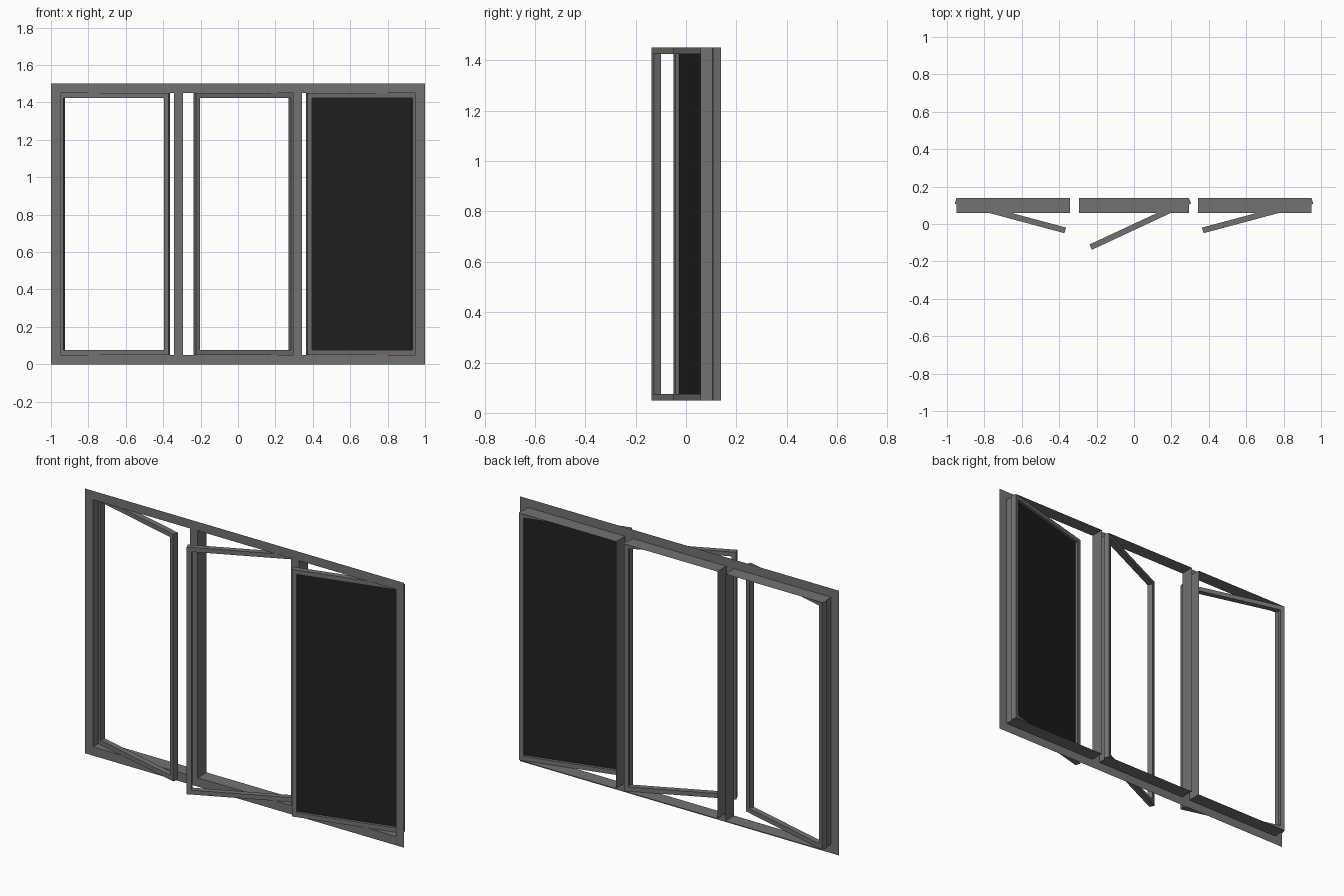
import bpy, bmesh, math
from mathutils import Matrix

if "Cube" in bpy.data.objects:
    bpy.data.objects.remove(bpy.data.objects["Cube"])

def material(name, rgb):
    m = bpy.data.materials.new(name)
    m.diffuse_color = (*rgb, 1)
    m.use_nodes = True
    m.node_tree.nodes["Principled BSDF"].inputs["Base Color"].default_value = m.diffuse_color
    return m

GREY = material("warm grey frame", (0.175, 0.17, 0.165))
DARK = material("dark pane", (0.015, 0.015, 0.015))

FRONT, BACK = 0.058, 0.138          # depth of the fixed frame
Z0, Z1 = 0.05, 1.45                 # opening height
OPENINGS = [(-0.95, -0.343), (-0.293, 0.293), (0.343, 0.95)]
THICK, RAIL = 0.031, 0.025          # sash section

def finish(name, bm, mat):
    me = bpy.data.meshes.new(name)
    bm.to_mesh(me)
    bm.free()
    me.materials.append(mat)
    ob = bpy.data.objects.new(name, me)
    bpy.context.collection.objects.link(ob)
    return ob

# Fixed frame: flat front plate with three openings, lined towards the back
def window_frame():
    bm = bmesh.new()
    xs = [-1] + [x for o in OPENINGS for x in o] + [1]
    zs = [0, Z0, Z1, 1.5]
    grid = [[bm.verts.new((x, FRONT, z)) for z in zs] for x in xs]
    for i in range(len(xs) - 1):
        for j in range(3):
            if i % 2 and j == 1:
                continue
            bm.faces.new((grid[i][j], grid[i+1][j], grid[i+1][j+1], grid[i][j+1]))
    rim = [e for e in bm.edges if e.is_boundary
           and all(abs(v.co.x) < 0.99 and 0.01 < v.co.z < 1.49 for v in e.verts)]
    ext = bmesh.ops.extrude_edge_only(bm, edges=rim)["geom"]
    for v in ext:
        if isinstance(v, bmesh.types.BMVert):
            v.co.y = BACK
    bmesh.ops.recalc_face_normals(bm, faces=bm.faces)
    finish("window_frame", bm, GREY)

# Sash: rectangular ring, local x runs from the hinge (0) to the free edge
def sash(name, hinge_x, width, side, angle, pane=False):
    place = (Matrix.Translation((hinge_x, BACK, 0))
             @ Matrix.Rotation(math.radians(angle * side), 4, 'Z'))
    bm = bmesh.new()
    def ring(inset, y):
        a, b = inset, width - inset
        return [bm.verts.new((-side * x, y, z)) for x, z in
                ((a, Z0 + inset), (b, Z0 + inset), (b, Z1 - inset), (a, Z1 - inset))]
    loops = [ring(0, -THICK), ring(RAIL, -THICK), ring(RAIL, 0), ring(0, 0)]
    for k in range(4):
        p, q = loops[k], loops[(k + 1) % 4]
        for i in range(4):
            j = (i + 1) % 4
            bm.faces.new((p[i], p[j], q[j], q[i]))
    bmesh.ops.recalc_face_normals(bm, faces=bm.faces)
    bm.transform(place)
    finish(name, bm, GREY)
    if pane:
        bm = bmesh.new()
        f = bm.faces.new([bm.verts.new((-side * x, -THICK / 2, z)) for x, z in
                          ((RAIL, Z0 + RAIL), (width - RAIL, Z0 + RAIL),
                           (width - RAIL, Z1 - RAIL), (RAIL, Z1 - RAIL))])
        f.normal_update()
        bm.transform(place)
        finish(name + "_pane", bm, DARK)

window_frame()
sash("left_sash", -0.95, 0.607, -1, 15)
sash("middle_sash", 0.293, 0.586, 1, 25)
sash("right_sash", 0.95, 0.607, 1, 15, pane=True)
